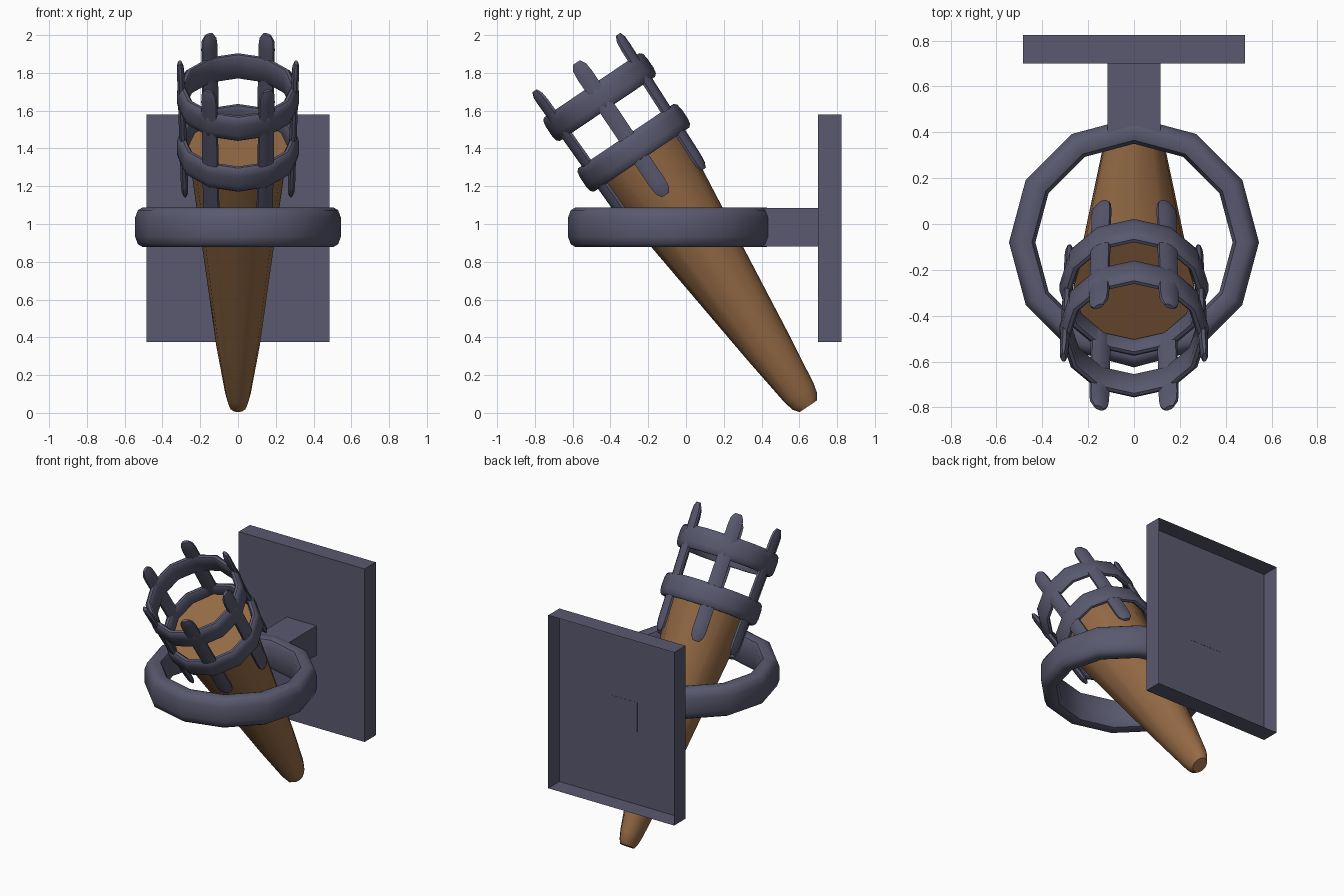
import bpy, bmesh, math
from mathutils import Matrix

if "Cube" in bpy.data.objects:
    bpy.data.objects.remove(bpy.data.objects["Cube"])

def material(name, col):
    m = bpy.data.materials.new(name)
    m.diffuse_color = (*col, 1)
    m.use_nodes = True
    m.node_tree.nodes["Principled BSDF"].inputs["Base Color"].default_value = m.diffuse_color
    return m

METAL = material("dark_metal", (0.1, 0.1, 0.16))
WOOD = material("brown_wood", (0.3, 0.145, 0.06))
# Torch axis: leans toward the front
TILT = Matrix.Translation((0, 0.1575, 0.76)) @ Matrix.Rotation(math.radians(34), 4, 'X')

def finish(bm, name, mat, matrix=Matrix(), smooth=True, fix=True):
    if fix:
        bmesh.ops.recalc_face_normals(bm, faces=bm.faces[:])
    bm.transform(matrix)
    me = bpy.data.meshes.new(name)
    bm.to_mesh(me)
    bm.free()
    me.materials.append(mat)
    ob = bpy.data.objects.new(name, me)
    bpy.context.collection.objects.link(ob)
    if smooth:
        bpy.ops.object.select_all(action='DESELECT')
        ob.select_set(True)
        bpy.context.view_layer.objects.active = ob
        bpy.ops.object.shade_smooth_by_angle(angle=math.radians(40))
    return ob

def bridge(bm, a, b):
    for i in range(len(a)):
        j = (i + 1) % len(a)
        bm.faces.new((a[i], a[j], b[j], b[i]))

def loft(name, mat, sections, n, matrix, phase=0.0):
    """Closed loft of ellipses along local z; sections are (z, rx, ry, x offset)."""
    bm = bmesh.new()
    loops = []
    for z, rx, ry, ox in sections:
        angs = [2 * math.pi * i / n + phase for i in range(n)]
        loops.append([bm.verts.new((ox + rx * math.cos(a), ry * math.sin(a), z)) for a in angs])
    for a, b in zip(loops, loops[1:]):
        bridge(bm, a, b)
    bm.faces.new(loops[0])
    bm.faces.new(loops[-1])
    return finish(bm, name, mat, matrix)

def hoop(name, profile, matrix, n=12):
    """Closed (radius, height) profile turned round local z."""
    bm = bmesh.new()
    loops = []
    for i in range(n):
        a = 2 * math.pi * i / n
        loops.append([bm.verts.new((r * math.cos(a), r * math.sin(a), z)) for r, z in profile])
    for i in range(n):
        bridge(bm, loops[i], loops[(i + 1) % n])
    return finish(bm, name, METAL, matrix)

def box(name, lo, hi, open_back=False):
    bm = bmesh.new()
    size = [h - l for l, h in zip(lo, hi)]
    mid = [(h + l) / 2 for l, h in zip(lo, hi)]
    bmesh.ops.create_cube(bm, size=1, matrix=Matrix.Translation(mid) @ Matrix.Diagonal((*size, 1)))
    if open_back:
        back = [f for f in bm.faces if f.normal.y > 0.9]
        bmesh.ops.delete(bm, geom=back, context='FACES_ONLY')
    return finish(bm, name, METAL, smooth=False, fix=False)

# Wooden torch shaft
loft("torch_shaft", WOOD, [
    (-0.875, 0.045, 0.055, 0), (-0.845, 0.055, 0.078, 0), (-0.79, 0.068, 0.092, 0),
    (-0.49, 0.115, 0.13, 0), (0.78, 0.265, 0.272, 0)], 12, TILT)

# Two basket hoops
band = [(0.278, -0.06), (0.288, -0.075), (0.304, -0.075), (0.318, -0.062), (0.324, -0.03),
        (0.324, 0.03), (0.318, 0.062), (0.304, 0.075), (0.288, 0.075), (0.278, 0.06)]
for name, t in (("lower_hoop", 0.776), ("upper_hoop", 1.1)):
    hoop(name, band, TILT @ Matrix.Translation((0, 0, t)))

# Six upright basket bars
for k in range(6):
    loft(f"basket_bar_{k + 1}", METAL, [
        (0.475, 0.010, 0.024, 0.28), (0.505, 0.019, 0.044, 0.281), (0.55, 0.021, 0.049, 0.283),
        (1.24, 0.021, 0.049, 0.303), (1.29, 0.019, 0.044, 0.306), (1.32, 0.010, 0.024, 0.308)],
        8, TILT @ Matrix.Rotation(math.radians(60 * k), 4, 'Z'), math.pi / 8)

# Large horizontal holder ring
hoop("holder_ring", [
    (0.43, -0.07), (0.445, -0.098), (0.465, -0.105), (0.505, -0.105), (0.53, -0.09), (0.545, -0.05),
    (0.545, 0.05), (0.53, 0.09), (0.505, 0.105), (0.465, 0.105), (0.445, 0.098), (0.43, 0.07)],
    Matrix.Translation((0, -0.08, 0.983)))

# Wall bracket: arm and open-backed plate
box("bracket_arm", (-0.115, 0.39, 0.88), (0.115, 0.701, 1.085))
box("wall_plate", (-0.485, 0.70, 0.375), (0.485, 0.823, 1.58), open_back=True)
